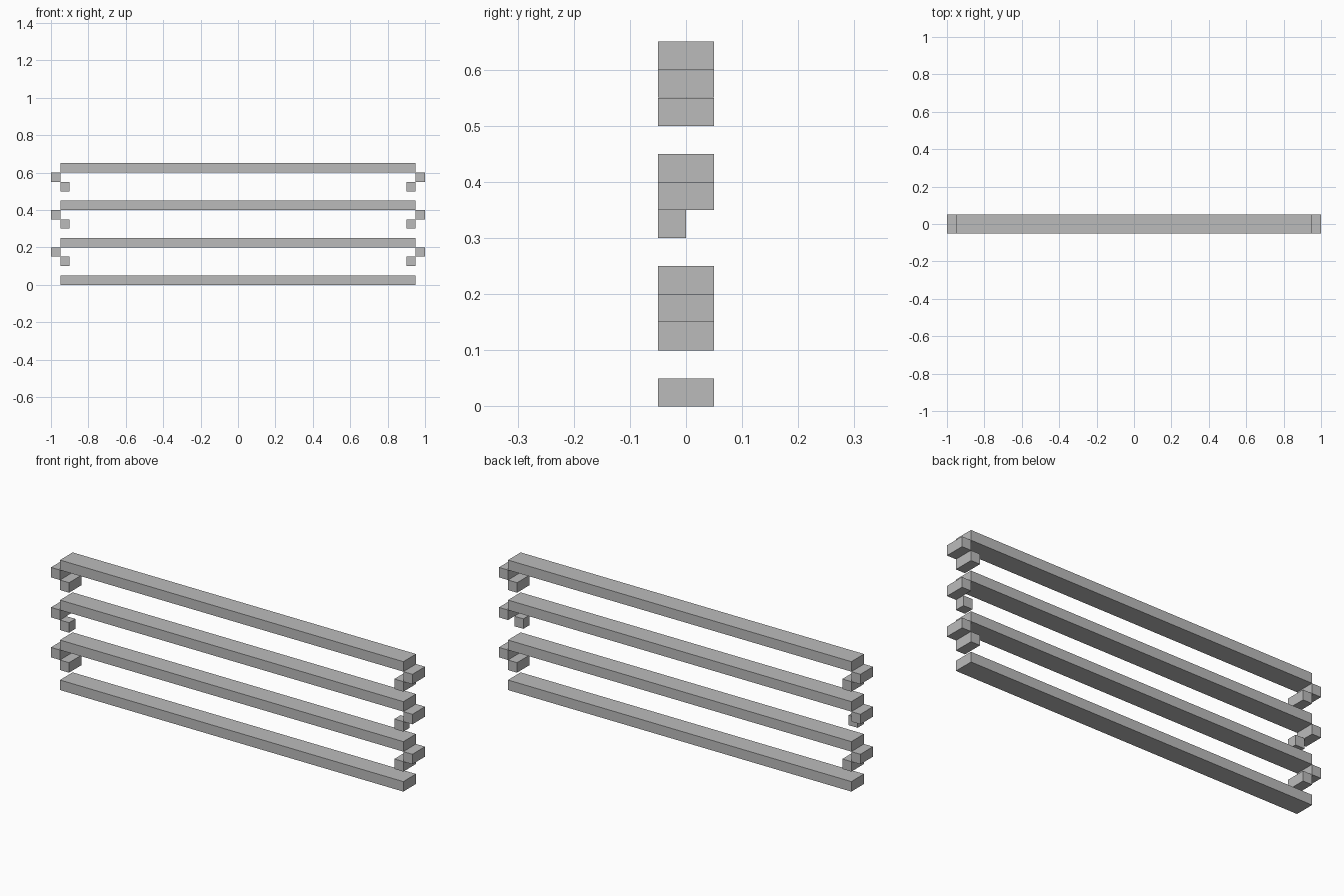
import bpy

cube = bpy.data.objects.get("Cube")
if cube:
    bpy.data.objects.remove(cube, do_unlink=True)

grey = bpy.data.materials.new("plain grey")
grey.use_nodes = True
colour = (0.5, 0.5, 0.5, 1)
grey.diffuse_color = colour
grey.node_tree.nodes["Principled BSDF"].inputs["Base Color"].default_value = colour

T = 0.05    # block thickness
STEP = 0.2  # spacing between rails


def box(name, x, y, z):
    """Box spanning the given (low, high) ranges."""
    spans = (x, y, z)
    bpy.ops.mesh.primitive_cube_add(size=1, location=[(a + b) / 2 for a, b in spans])
    obj = bpy.context.object
    obj.name = name
    obj.scale = [b - a for a, b in spans]
    bpy.ops.object.transform_apply(location=False, rotation=False, scale=True)
    obj.data.materials.append(grey)


# Four long rails
for i in range(4):
    box(f"rail_{i + 1}", (-0.95, 0.95), (-T, T), (i * STEP, i * STEP + T))

# Stepped end blocks beneath each of the upper three rails
for i in range(1, 4):
    z = i * STEP
    inner_back = 0 if i == 2 else T  # the middle inner blocks are half depth
    for side, s in (("left", 1), ("right", -1)):
        box(f"outer_block_{side}_{i}", sorted((s * 0.95, s)), (-T, T), (z - T, z))
        box(f"inner_block_{side}_{i}", sorted((s * 0.9, s * 0.95)),
            (-T, inner_back), (z - 2 * T, z - T))
